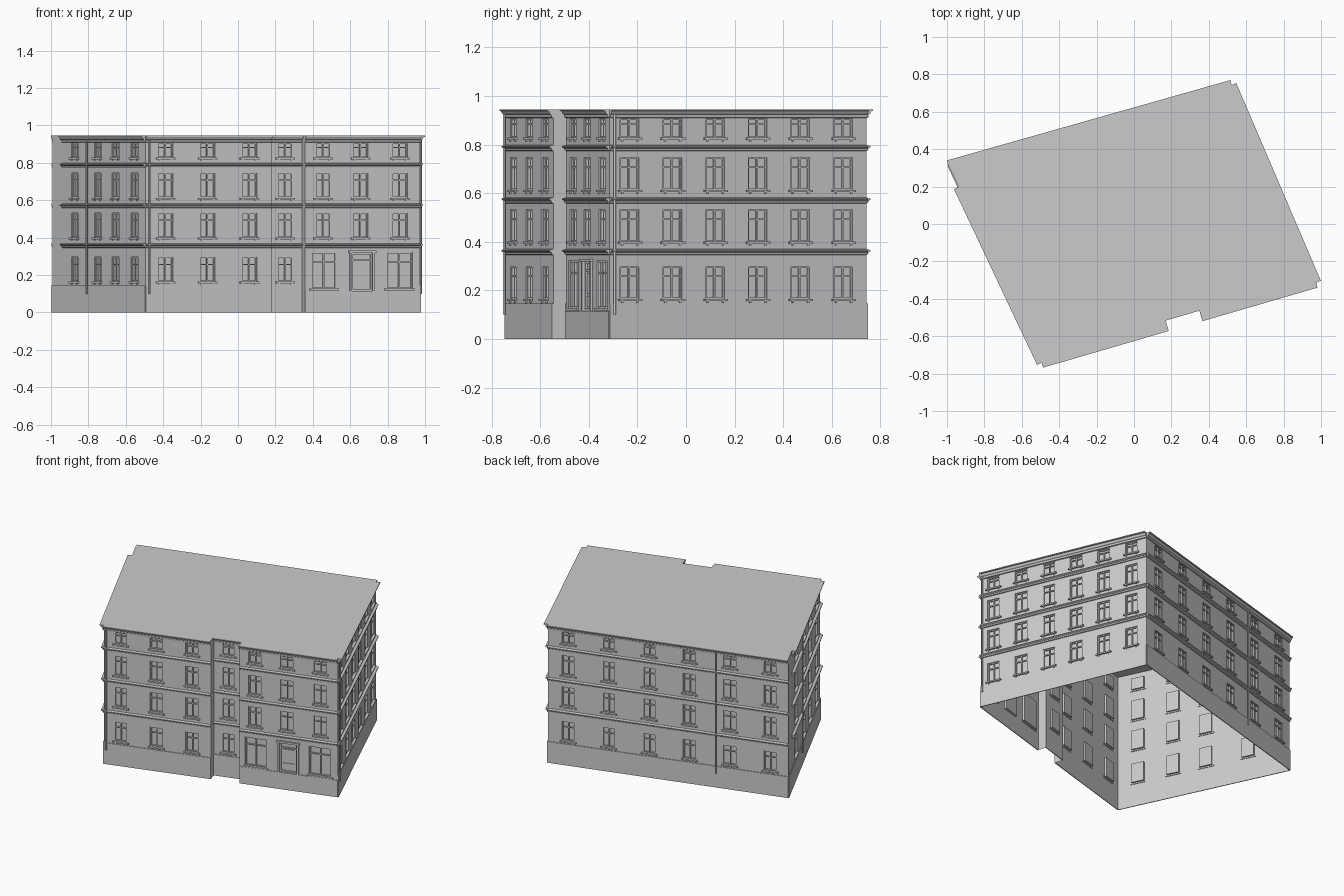
import bpy, bmesh, math
from mathutils import Vector, Matrix

if "Cube" in bpy.data.objects:
    bpy.data.objects.remove(bpy.data.objects["Cube"])

TOP = 0.945
PLINTH = 0.145
STOREYS = [(0.165, 0.297), (0.40, 0.533), (0.613, 0.747), (0.828, 0.906)]
WIN_W = 0.084
REVEAL = 0.014

# footprint corners, counter-clockwise from the front left
D, C = Vector((-0.494, -0.742)), Vector((0.974, -0.314))
B, A = Vector((0.522, 0.743)), Vector((-0.993, 0.314))
ft = (C - D).normalized()
inward = Vector((-ft.y, ft.x)) * 0.058
E = D + ft * ((0.178 - D.x) / ft.x)
F = D + ft * ((0.358 - D.x) / ft.x)
E2, F2 = E + inward, F + inward


def frame(p, q):
    """Local axes of a wall: x along it, y into the building, z up."""
    t = (q - p).normalized()
    return Matrix(((t.x, -t.y, 0, p.x), (t.y, t.x, 0, p.y),
                   (0, 0, 1, 0), (0, 0, 0, 1)))


def finish(bm, name, mat):
    me = bpy.data.meshes.new(name)
    bm.to_mesh(me)
    bm.free()
    ob = bpy.data.objects.new(name, me)
    ob.matrix_world = mat
    bpy.context.collection.objects.link(ob)
    return ob


def face(bm, pts):
    bm.faces.new([bm.verts.new(p) for p in pts])


def box(bm, x0, x1, y0, y1, z0, z1):
    m = Matrix.Translation(((x0 + x1) / 2, (y0 + y1) / 2, (z0 + z1) / 2)) \
        @ Matrix.Diagonal((x1 - x0, y1 - y0, z1 - z0, 1))
    bmesh.ops.create_cube(bm, size=1, matrix=m)


def moulding(bm, profile, x0, x1, z):
    """Sweep an (outward, up) profile along a wall, with closed ends."""
    a = [bm.verts.new((x0, -d, z + h)) for d, h in profile]
    b = [bm.verts.new((x1, -d, z + h)) for d, h in profile]
    n = len(a)
    for i in range(n):
        j = (i + 1) % n
        bm.faces.new((a[i], b[i], b[j], a[j]))
    bm.faces.new(a)
    bm.faces.new(b[::-1])
    bmesh.ops.recalc_face_normals(bm, faces=bm.faces)


BAND = [(0, -0.014), (0.006, -0.012), (0.008, -0.004), (0.017, 0.001), (0.017, 0.006), (0, 0.01)]
CORNICE = [(0, -0.036), (0.007, -0.034), (0.009, -0.022), (0.015, -0.018),
           (0.02, -0.008), (0.027, -0.006), (0.027, 0), (0, 0)]


def panel(name, mat, length, openings, z0):
    """Wall sheet with recessed openings and glazing."""
    bm = bmesh.new()
    xs = sorted({0, length} | {round(v, 5) for o in openings for v in o[:2]})
    zs = sorted({z0, TOP} | {v for o in openings for v in o[2:4]})
    for xa, xb in zip(xs, xs[1:]):
        for za, zb in zip(zs, zs[1:]):
            xm, zm = (xa + xb) / 2, (za + zb) / 2
            if not any(o[0] < xm < o[1] and o[2] < zm < o[3] for o in openings):
                face(bm, [(xa, 0, za), (xb, 0, za), (xb, 0, zb), (xa, 0, zb)])
    for a, b, c, d in openings:
        ring = [(a, c), (b, c), (b, d), (a, d)]
        for (xa, za), (xb, zb) in zip(ring, ring[1:] + ring[:1]):
            face(bm, [(xa, 0, za), (xa, REVEAL, za), (xb, REVEAL, zb), (xb, 0, zb)][::-1])
        face(bm, [(x, REVEAL, z) for x, z in ring])
    bmesh.ops.remove_doubles(bm, verts=bm.verts, dist=1e-5)
    bmesh.ops.dissolve_limit(bm, angle_limit=0.01, verts=bm.verts, edges=bm.edges)
    finish(bm, name + "_wall", mat)


def window_frame(bm, a, b, c, d, bars=1, f=0.006, transom=0.7):
    y0, y1 = 0.006, REVEAL
    for x in (a, b - f):
        box(bm, x, x + f, y0, y1, c, d)
    for z in (c, d - f):
        box(bm, a + f, b - f, y0, y1, z, z + f)
    for i in range(bars):
        x = a + (b - a) * (i + 1) / (bars + 1)
        box(bm, x - f / 2, x + f / 2, y0 - 0.001, y1, c + f, d - f)
    z = c + (d - c) * transom
    box(bm, a + f, b - f, y0, y1, z - f / 2, z + f / 2)


def facade(name, p, q, centres, trim=None, shop=(), pipes=(), width=WIN_W):
    mat, length = frame(p, q), (q - p).length
    plinth = 0.115 if shop else PLINTH
    storeys = STOREYS[1:] if shop else STOREYS
    wins = [(u - width / 2, u + width / 2, a, b) for u in centres for a, b in storeys]
    panel(name, mat, length, wins + list(shop), plinth)

    # plinth
    bm = bmesh.new()
    box(bm, 0, length, -0.005, 0, 0, plinth)
    finish(bm, name + "_plinth", mat)

    # window frames, sills and brackets
    fr, si = bmesh.new(), bmesh.new()
    for a, b, c, d in wins:
        window_frame(fr, a, b, c, d)
        box(si, a - 0.011, b + 0.011, -0.011, 0.004, c - 0.009, c)
        for x in (a + 0.004, b - 0.012):
            box(si, x, x + 0.008, -0.006, 0, c - 0.016, c - 0.009)
    for i, (a, b, c, d) in enumerate(shop):
        if i == 1:  # entrance door, surround and hood
            window_frame(fr, a, b, c, d, 0, 0.009, 0.82)
            zt = c + (d - c) * 0.82
            for za, zb in ((c + 0.015, c + 0.06), (c + 0.07, zt - 0.012)):
                box(fr, a + 0.02, b - 0.02, 0.009, REVEAL, za, zb)
            for x in (a - 0.012, b):
                box(si, x, x + 0.012, -0.008, 0, c, d)
            box(si, a - 0.018, b + 0.018, -0.014, 0, d, d + 0.012)
        else:       # shop windows
            window_frame(fr, a, b, c, d, 1, 0.007, 0.74)
            box(si, a - 0.01, b + 0.01, -0.01, 0.004, c - 0.009, c)
    finish(fr, name + "_window_frames", mat)
    finish(si, name + "_sills", mat)

    # storey bands and top cornice
    lo, hi = trim or (0, length)
    bm = bmesh.new()
    for z in (0.36, 0.572, 0.788):
        moulding(bm, BAND, lo, hi, z)
    moulding(bm, CORNICE, lo, hi, TOP)
    finish(bm, name + "_cornices", mat)

    # downpipes
    for u in pipes:
        bm = bmesh.new()
        z0, z1 = 0.1, 0.925
        bmesh.ops.create_cone(bm, cap_ends=True, segments=10, radius1=0.005, radius2=0.005,
                              depth=z1 - z0, matrix=Matrix.Translation((u, -0.012, (z0 + z1) / 2)))
        pipe = finish(bm, name + "_downpipe", mat)
        for poly in pipe.data.polygons:
            poly.use_smooth = len(poly.vertices) == 4


def at(p, q, values, axis=0):
    """Distances along a wall for given x (or y) positions."""
    t = (q - p).normalized()
    return [(v - p[axis]) / t[axis] for v in values]


# front: left part, recessed bay, right part with shop
facade("front_left", D, E, at(D, E, (-0.388, -0.163, 0.06)), pipes=at(D, E, (-0.476,)))
facade("front_bay", E2, F2, at(E2, F2, (0.252,)))
s = at(F, C, (0.393, 0.527, 0.607, 0.718, 0.793, 0.933))
facade("front_right", F, C, at(F, C, (0.455, 0.655, 0.865)),
       shop=[(s[0], s[1], 0.127, 0.322), (s[2], s[3], 0.116, 0.318), (s[4], s[5], 0.127, 0.322)])

# right, back and left sides
facade("right", C, B, at(C, B, (-0.232, -0.056, 0.12, 0.295, 0.47, 0.647), 1),
       pipes=at(C, B, (-0.298,), 1))
L = (A - B).length
facade("back", B, A, [L * (0.085 + 0.168 * i) for i in range(6)], pipes=[L * 0.7])
end = at(A, D, (-0.938,))[0]
facade("left", A, D, at(A, D, (-0.873, -0.75, -0.655, -0.553)),
       trim=(end, (D - A).length), pipes=at(A, D, (-0.80,)))

# cheeks of the recessed bay
for name, p, q in (("bay_cheek_left", E, E2), ("bay_cheek_right", F2, F)):
    bm = bmesh.new()
    n = (q - p).length
    face(bm, [(0, 0, 0), (n, 0, 0), (n, 0, TOP), (0, 0, TOP)])
    finish(bm, name, frame(p, q))

# flat roof
bm = bmesh.new()
face(bm, [(v.x, v.y, TOP) for v in (D, E, E2, F2, F, C, B, A)])
finish(bm, "roof", Matrix.Identity(4))
